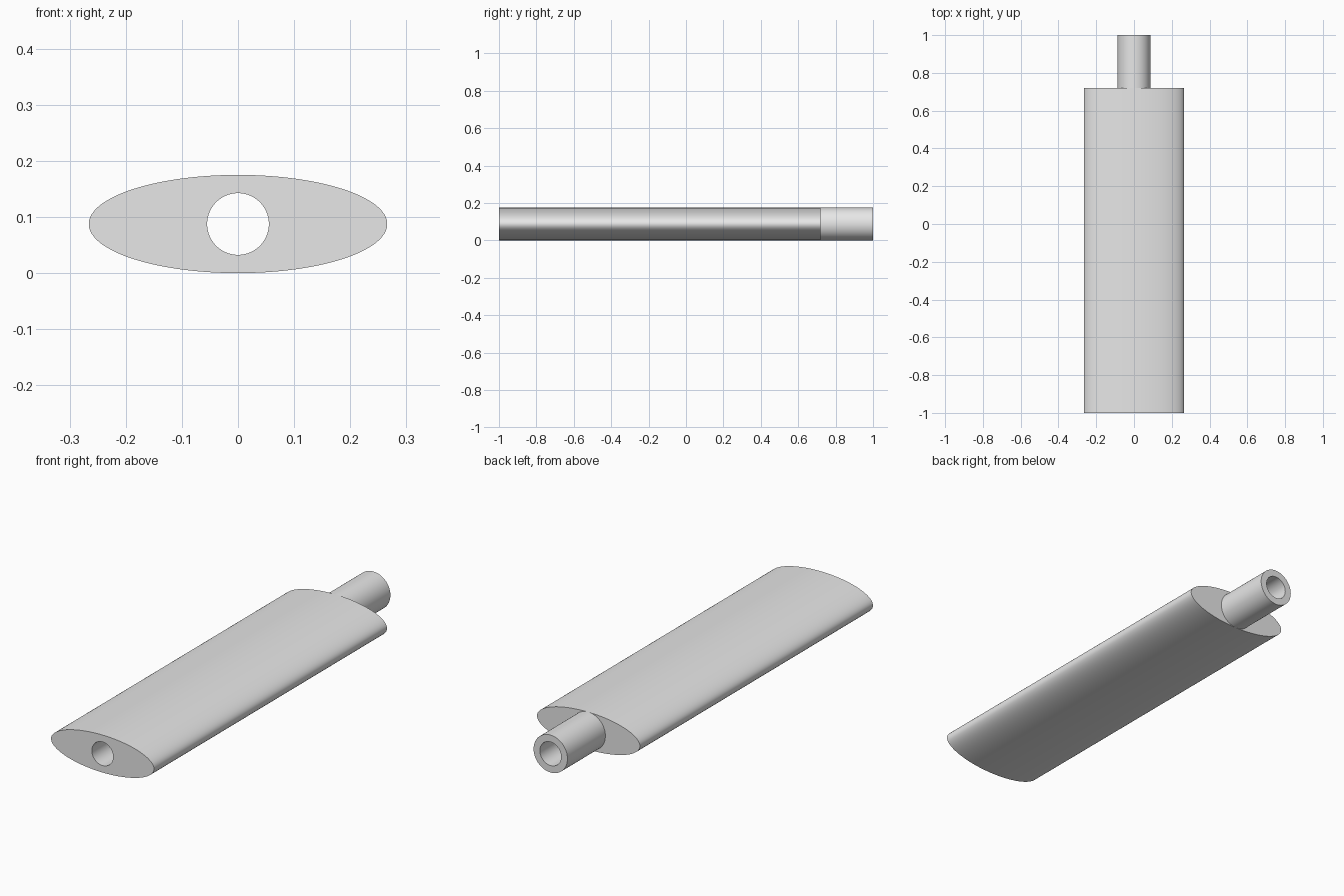
import bpy
import bmesh
from math import cos, sin, tau, radians

cube = bpy.data.objects.get("Cube")
if cube:
    bpy.data.objects.remove(cube, do_unlink=True)

SEGMENTS = 128
HALF_WIDTH, HALF_HEIGHT = 0.266, 0.0875
BORE = 0.055
FRONT, SHOULDER, BACK = -1.0, 0.72, 1.0

# Plain grey material
grey = bpy.data.materials.new("light_grey")
grey.use_nodes = True
colour = (0.8, 0.8, 0.8, 1.0)
grey.diffuse_color = colour
grey.node_tree.nodes["Principled BSDF"].inputs["Base Color"].default_value = colour

bm = bmesh.new()


def ring(rx, rz, y):
    """Elliptical loop of vertices across the long axis."""
    return [bm.verts.new((rx * cos(tau * i / SEGMENTS), y,
                          HALF_HEIGHT + rz * sin(tau * i / SEGMENTS)))
            for i in range(SEGMENTS)]


# Oval body, round spigot and through bore as one closed shell
rings = [
    ring(BORE, BORE, FRONT),
    ring(HALF_WIDTH, HALF_HEIGHT, FRONT),
    ring(HALF_WIDTH, HALF_HEIGHT, SHOULDER),
    ring(HALF_HEIGHT, HALF_HEIGHT, SHOULDER),
    ring(HALF_HEIGHT, HALF_HEIGHT, BACK),
    ring(BORE, BORE, BACK),
]
for a, b in zip(rings, rings[1:] + rings[:1]):
    for i in range(SEGMENTS):
        j = (i + 1) % SEGMENTS
        bm.faces.new((a[i], a[j], b[j], b[i]))

# Join the spigot to the body where they touch at top and bottom
bmesh.ops.remove_doubles(bm, verts=bm.verts, dist=0.00001)
bmesh.ops.recalc_face_normals(bm, faces=bm.faces)

mesh = bpy.data.meshes.new("oval_body_with_spigot")
bm.to_mesh(mesh)
bm.free()
mesh.materials.append(grey)
body = bpy.data.objects.new("oval_body_with_spigot", mesh)
bpy.context.collection.objects.link(body)

bpy.ops.object.select_all(action='DESELECT')
body.select_set(True)
bpy.context.view_layer.objects.active = body
bpy.ops.object.shade_smooth_by_angle(angle=radians(30))
